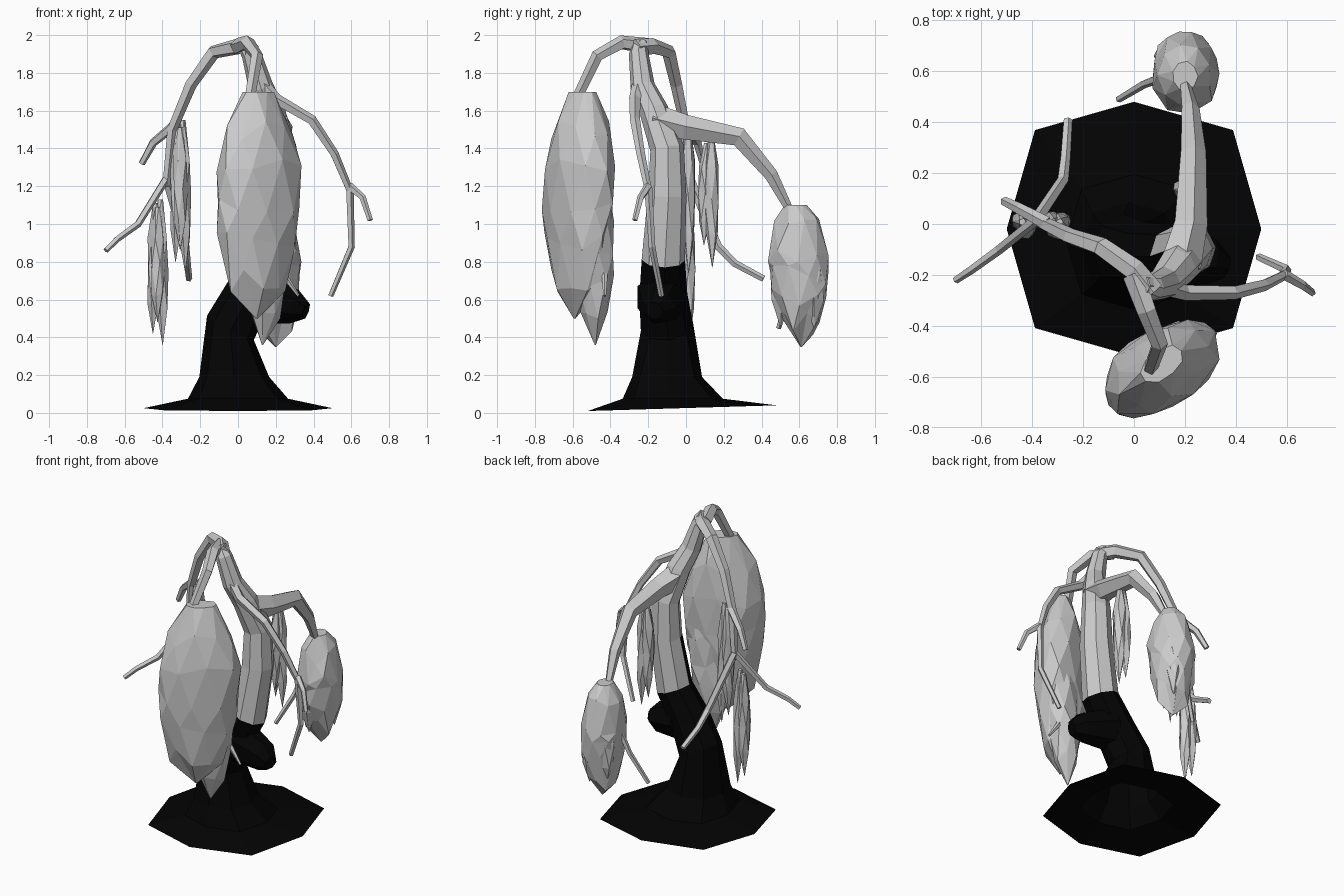
import bpy, bmesh, math, random
from mathutils import Vector

random.seed(4)
old = bpy.data.objects.get("Cube")
if old:
    bpy.data.objects.remove(old, do_unlink=True)


def material(name, value):
    m = bpy.data.materials.new(name)
    m.use_nodes = True
    colour = (value, value, value, 1)
    m.diffuse_color = colour
    m.node_tree.nodes["Principled BSDF"].inputs["Base Color"].default_value = colour
    return m


PALE = material("pale grey", .6)
BLACK = material("charred black", .001)


def loft(name, rings, triangles=False, dark_rule=None, open_base=False):
    """Skin a list of equal point rings and cap the ends."""
    bm = bmesh.new()
    rows = [[bm.verts.new(point) for point in ring] for ring in rings]
    sides = len(rows[0])
    for low, high in zip(rows, rows[1:]):
        for i in range(sides):
            j = (i + 1) % sides
            if triangles:
                bm.faces.new((low[i], low[j], high[i]))
                bm.faces.new((low[j], high[j], high[i]))
            else:
                bm.faces.new((low[i], low[j], high[j], high[i]))
    if not open_base:
        bm.faces.new(rows[0][::-1])
    bm.faces.new(rows[-1])
    bm.normal_update()
    mesh = bpy.data.meshes.new(name)
    mesh.materials.append(PALE)
    if dark_rule:
        mesh.materials.append(BLACK)
        for face in bm.faces:
            face.material_index = int(dark_rule(face.calc_center_median(), face.normal))
    bm.to_mesh(mesh)
    bm.free()
    obj = bpy.data.objects.new(name, mesh)
    bpy.context.collection.objects.link(obj)


def sweep(path, thick, thin, sides, start):
    """Rings square to a path, tapering evenly from thick to thin."""
    points = [Vector(p) for p in path]
    last = len(points) - 1
    u = Vector(start)
    rings = []
    for k, point in enumerate(points):
        tangent = Vector()
        if k > 0:
            tangent += (point - points[k - 1]).normalized()
        if k < last:
            tangent += (points[k + 1] - point).normalized()
        tangent.normalize()
        u = (u - tangent * u.dot(tangent)).normalized()
        v = tangent.cross(u)
        radius = thick + (thin - thick) * k / last
        angles = [math.tau * i / sides for i in range(sides)]
        rings.append([point + radius * (u * math.cos(a) + v * math.sin(a)) for a in angles])
    return rings


def branch(name, thick, thin, *path):
    loft(name, sweep(path, thick, thin, 5, (.3, .9, .2)))


def foliage(name, top, tip, length, width, turn=0, sides=7, steps=6):
    """Leaf mass hanging from top to a pointed tip, swelling quickly then tapering."""
    top, tip = Vector(top), Vector(tip)
    c, s = math.cos(turn), math.sin(turn)
    rings = []
    for k in range(steps + 1):
        t = k / steps
        swell = min(1, .35 + 2.5 * t) * (1 - t ** 6) + .03
        ring = []
        for i in range(sides):
            angle = -math.tau * (i + k / 2) / sides
            r = swell * random.uniform(.94, 1.06)
            x, y = length * r * math.cos(angle), width * r * math.sin(angle)
            lift = random.uniform(-.4, .4) * width * (0 < k < steps)
            ring.append(top.lerp(tip, t) + Vector((c * x - s * y, s * x + c * y, lift)))
        rings.append(ring)
    loft(name, rings, triangles=True)


def skirt(scale, x, y, z, slope=0):
    """Octagon of the root skirt, with alternate corners pulled out."""
    ring = []
    for i in range(8):
        angle, radius = math.tau * i / 8, scale * (.55 if i % 2 else .5)
        dy = radius * math.sin(angle)
        ring.append((x + radius * math.cos(angle), y + dy, z + slope * dy))
    return ring


# Root skirt flowing into the leaning trunk
roots = [skirt(1, 0, -.02, .025, .03), skirt(.53, 0, -.07, .075), skirt(.37, -.02, -.1, .19)]
stem = [(-.04, -.1, .45), (.05, -.12, .62), (.17, -.12, .81), (.22, -.1, 1.15), (.22, -.1, 1.4),
        (.17, -.17, 1.6), (.12, -.23, 1.73), (.07, -.25, 1.9), (.03, -.24, 1.96)]
loft("trunk", roots + sweep(stem, .14, .04, 8, (1, 0, 0)), open_base=True,
     dark_rule=lambda p, n: p.z < .83 or (p.z < 1.2 and n.x < -.5 and n.y < 0))

# Broken limb stub low on the trunk
stub = [(.1, -.13, .61), (.3, -.15, .56), (.36, -.17, .54)]
loft("trunk_stub", sweep(stub, .14, .05, 7, (0, 1, 0)), dark_rule=lambda p, n: True)

# Main boughs
branch("front_bough", .045, .028,
       (0, -.2, 1.94), (.05, -.34, 1.96), (.1, -.47, 1.89), (.06, -.58, 1.66))
branch("right_bough", .05, .022, (.07, -.27, 1.93), (0, -.18, 1.94), (-.13, -.09, 1.91),
       (-.25, -.05, 1.74), (-.35, 0, 1.5), (-.38, .02, 1.2))
branch("left_bough", .036, .02, (.13, -.25, 1.74), (.2, -.27, 1.66), (.39, -.27, 1.55),
       (.51, -.24, 1.37), (.59, -.2, 1.18))
branch("rear_bough", .085, .022, (.18, -.16, 1.55), (.22, 0, 1.51), (.23, .28, 1.46),
       (.22, .45, 1.26), (.2, .55, 1.07))

# Thin twigs
left_fork, right_fork = (.59, -.2, 1.2), (-.38, .02, 1.24)
branch("left_twig_outer", .022, .015, left_fork, (.66, -.24, 1.14), (.7, -.27, 1.02))
branch("left_twig_inner", .022, .015, left_fork, (.6, -.18, .88), (.49, -.13, .62))
branch("right_twig_upper", .028, .018, (-.34, 0, 1.52), (-.45, .06, 1.43), (-.51, .09, 1.32))
branch("right_twig_outer", .022, .015, right_fork, (-.53, -.1, 1), (-.64, -.18, .92),
       (-.7, -.22, .86))
branch("right_twig_rear", .025, .018, right_fork, (-.28, .17, .88), (-.27, .26, .79),
       (-.26, .41, .71))
branch("rear_twig", .02, .014, (.12, .58, .85), (.04, .55, .65), (-.06, .49, .45))
branch("front_twig", .025, .008, (.2, -.45, .8), (.25, -.43, .72), (.32, -.43, .62))

# Large front foliage with a second hanging point
foliage("front_foliage", (.11, -.55, 1.7), (.1, -.59, .5), .25, .15, turn=.6, sides=9)
foliage("front_foliage_drop", (.2, -.5, 1.4), (.13, -.48, .36), .12, .1, turn=.6)

# Rear foliage with a ragged hem
foliage("rear_foliage", (.2, .58, 1.1), (.2, .61, .35), .13, .155, sides=9)
for k, angle in enumerate((-1.8, .9, 2.5)):
    x, y = .2 + .08 * math.cos(angle), .6 + .1 * math.sin(angle)
    foliage(f"rear_foliage_drop_{k + 1}", (x, y, .9), (x, y, .45), .055, .055, sides=5, steps=3)

# Slim foliage strands, each a bundle of three pointed lobes
strands = {"right_inner": (-.305, 0, 1.55, .74), "right_outer": (-.425, 0, 1.13, .36),
           "rear_inner": (.21, .125, 1.47, .77)}
for name, (x, y, top, bottom) in strands.items():
    for k in range(3):
        angle = math.tau * k / 3 + .5
        offset = Vector((math.cos(angle), math.sin(angle), 0))
        foliage(f"{name}_strand_{k + 1}", Vector((x, y, top - .02 * k)) + offset * .015,
                Vector((x, y, bottom + .06 * k)) + offset * .03, .038, .038, sides=5, steps=4)
